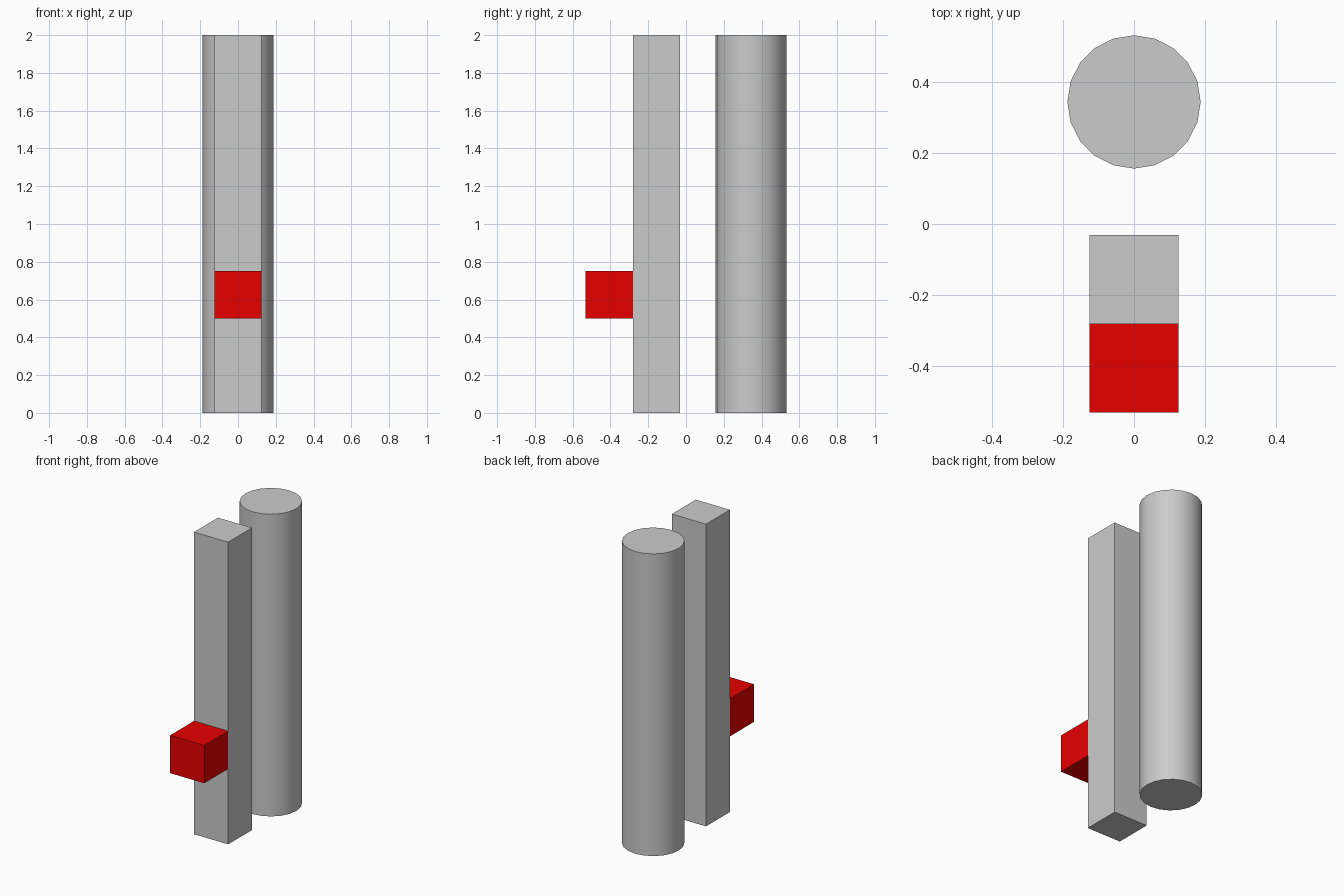
import bpy

if "Cube" in bpy.data.objects:
    bpy.data.objects.remove(bpy.data.objects["Cube"])


def box(name, size, center):
    bpy.ops.mesh.primitive_cube_add(size=1, location=center)
    obj = bpy.context.object
    obj.name = name
    obj.scale = size
    bpy.ops.object.transform_apply(location=False, rotation=False, scale=True)
    return obj


W = 0.25         # post and block width
H = 2.0          # overall height
R = 0.1875       # column radius
FRONT = -0.531   # front face of the block

# Square post
box("square_post", (W, W, H), (0, FRONT + 1.5 * W, H / 2))

# Red block on the front of the post
block = box("red_block", (W, W, W), (0, FRONT + 0.5 * W, 0.5 + W / 2))
red = bpy.data.materials.new("red")
red.diffuse_color = (0.8, 0.0, 0.0, 1)
red.use_nodes = True
red.node_tree.nodes["Principled BSDF"].inputs["Base Color"].default_value = red.diffuse_color
block.data.materials.append(red)

# Round column behind the post: 20 sides, smooth wall, flat caps
bpy.ops.mesh.primitive_cylinder_add(vertices=20, radius=R, depth=H,
                                    location=(0, -FRONT - R, H / 2))
bpy.context.object.name = "round_column"
bpy.ops.object.shade_smooth_by_angle()
